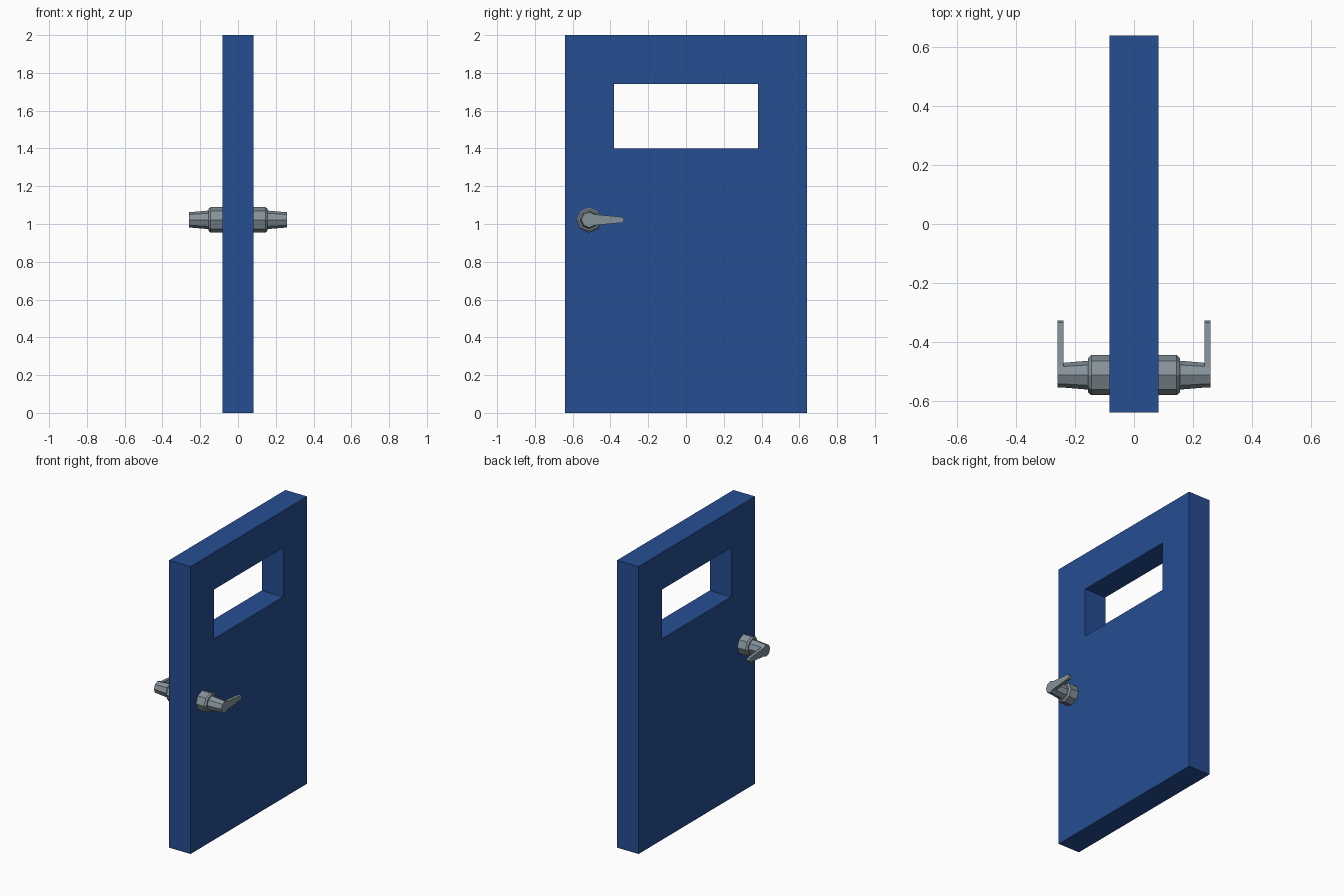
import bpy, bmesh, math

if "Cube" in bpy.data.objects:
    bpy.data.objects.remove(bpy.data.objects["Cube"])


def material(name, rgb):
    m = bpy.data.materials.new(name)
    m.diffuse_color = (*rgb, 1)
    m.use_nodes = True
    m.node_tree.nodes["Principled BSDF"].inputs["Base Color"].default_value = m.diffuse_color
    return m


BLUE = material("door blue", (0.019, 0.076, 0.290))
GREY = material("handle grey", (0.235, 0.287, 0.323))


def finish(bm, name, mat):
    bmesh.ops.recalc_face_normals(bm, faces=bm.faces[:])
    me = bpy.data.meshes.new(name)
    bm.to_mesh(me)
    bm.free()
    me.materials.append(mat)
    ob = bpy.data.objects.new(name, me)
    bpy.context.collection.objects.link(ob)
    return ob


def rectangle(bm, x, y, z0, z1):
    return [bm.verts.new(p) for p in
            ((x, -y, z0), (x, y, z0), (x, y, z1), (x, -y, z1))]


# Door slab: a rectangular frame with a window opening through it
HALF = 0.083
bm = bmesh.new()
outer = [rectangle(bm, x, 0.64, 0, 2) for x in (-HALF, HALF)]
inner = [rectangle(bm, x, 0.38, 1.40, 1.742) for x in (-HALF, HALF)]
for a, b in (outer, inner, (outer[0], inner[0]), (outer[1], inner[1])):
    for i in range(4):
        j = (i + 1) % 4
        bm.faces.new((a[i], a[j], b[j], b[i]))
finish(bm, "door_slab", BLUE)

# Handle base and neck: eight-sided turned profile of (x, radius)
CY, CZ, SIDES = -0.513, 1.022, 8
profile = [(HALF - 0.01, 0.068), (0.145, 0.068), (0.156, 0.058),
           (0.156, 0.049), (0.238, 0.042), (0.26, 0.041)]


def ring_point(x, r, i):
    a = math.tau * i / SIDES
    return (x, CY + r * math.cos(a), CZ + r * math.sin(a))


def build_knob(side, name):
    bm = bmesh.new()
    rings = [[bm.verts.new(ring_point(side * x, r, i)) for i in range(SIDES)]
             for x, r in profile]
    for a, b in zip(rings, rings[1:]):
        for i in range(SIDES):
            j = (i + 1) % SIDES
            bm.faces.new((a[i], a[j], b[j], b[i]))
    bm.faces.new(rings[0])
    bm.faces.new(rings[-1])
    finish(bm, name, GREY)


# Lever: tapered blade continuing the end of the neck, with a blunt point
def build_lever(side, name):
    outline = [(CY + 0.029, -0.029), (-0.335, -0.015), (-0.328, 0),
               (-0.335, 0.015), (CY + 0.029, 0.029)]
    bm = bmesh.new()
    face = bm.faces.new([bm.verts.new((side * 0.2385, y, CZ + z)) for y, z in outline])
    ext = bmesh.ops.extrude_face_region(bm, geom=[face], use_keep_orig=True)
    for v in ext["geom"]:
        if isinstance(v, bmesh.types.BMVert):
            v.co.x = side * 0.26
    finish(bm, name, GREY)


for side, label in ((1, "right"), (-1, "left")):
    build_knob(side, label + "_handle_base")
    build_lever(side, label + "_handle_lever")
